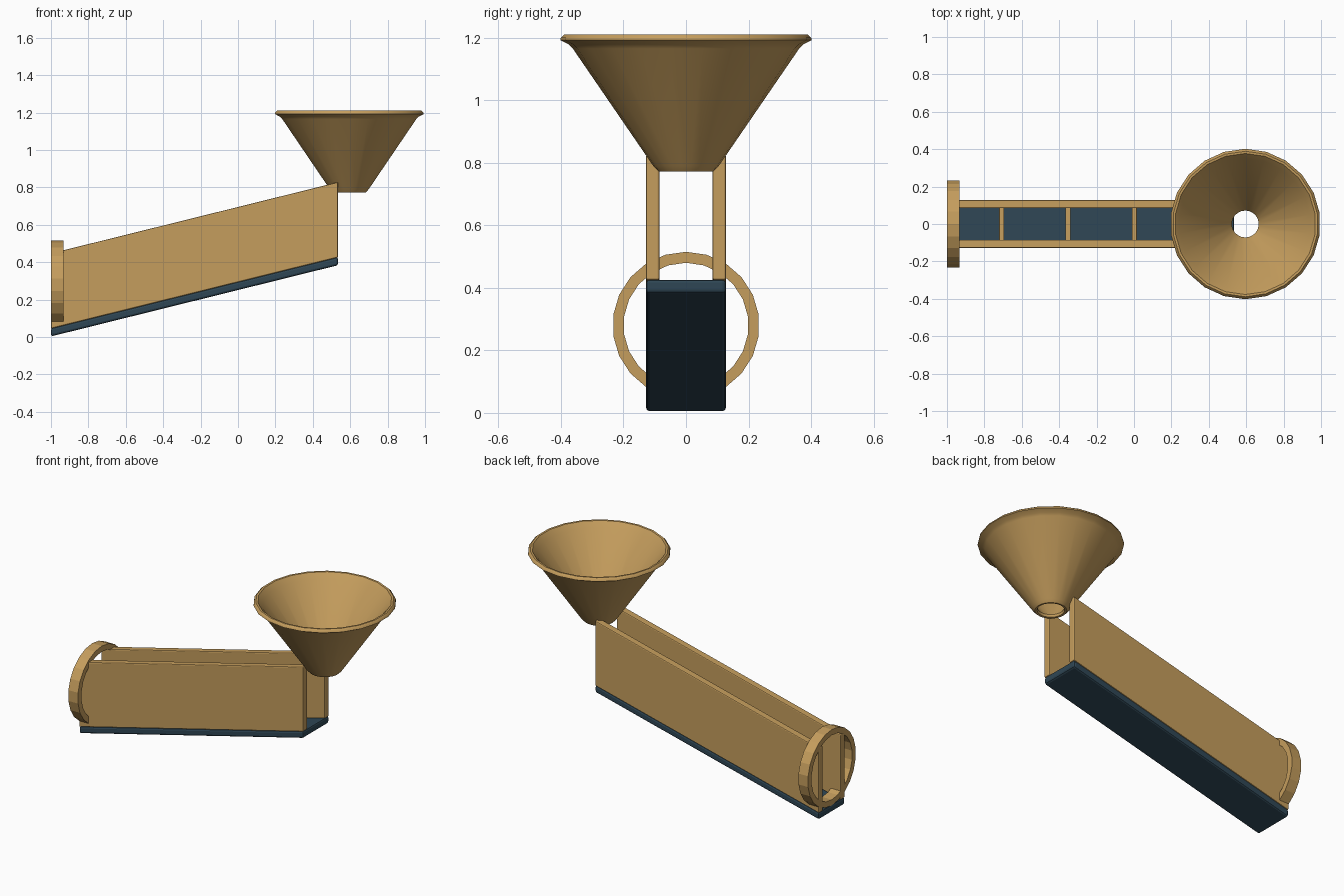
import bpy
import bmesh
import math

if "Cube" in bpy.data.objects:
    bpy.data.objects.remove(bpy.data.objects["Cube"], do_unlink=True)


def make_material(name, rgb):
    mat = bpy.data.materials.new(name)
    mat.use_nodes = True
    mat.diffuse_color = (*rgb, 1)
    mat.node_tree.nodes["Principled BSDF"].inputs["Base Color"].default_value = (*rgb, 1)
    return mat


TAN = make_material("tan wood", (0.56, 0.34, 0.11))
NAVY = make_material("dark blue", (0.028, 0.062, 0.09))

LOW_X, HIGH_X = -1.0, 0.535
SLOPE = 0.248


def finish(name, bm, mat, bevel=0.0, smooth=False):
    bmesh.ops.recalc_face_normals(bm, faces=bm.faces)
    mesh = bpy.data.meshes.new(name)
    bm.to_mesh(mesh)
    bm.free()
    mesh.materials.append(mat)
    obj = bpy.data.objects.new(name, mesh)
    bpy.context.collection.objects.link(obj)
    if bevel:
        mod = obj.modifiers.new("edge bevel", "BEVEL")
        mod.width = bevel
        mod.segments = 2
    if smooth:
        bpy.ops.object.select_all(action="DESELECT")
        obj.select_set(True)
        bpy.context.view_layer.objects.active = obj
        bpy.ops.object.shade_smooth_by_angle(angle=math.radians(40))
    return obj


def sloped_box(name, x0, x1, y0, y1, z0, z1, mat, bevel):
    """Box whose heights are measured at the low end and rise with the ramp."""
    bm = bmesh.new()
    bmesh.ops.create_cube(bm, size=1)
    for v in bm.verts:
        x = x1 if v.co.x > 0 else x0
        y = y1 if v.co.y > 0 else y0
        z = (z1 if v.co.z > 0 else z0) + SLOPE * (x - LOW_X)
        v.co = (x, y, z)
    return finish(name, bm, mat, bevel)


def lathe(name, profile, to_point, sides, mat, **options):
    """Sweep a closed (radius, height) profile around an axis."""
    bm = bmesh.new()
    rings = []
    for i in range(sides):
        a = math.tau * i / sides
        rings.append([bm.verts.new(to_point(r * math.sin(a), r * math.cos(a), h))
                      for r, h in profile])
    n = len(profile)
    for i in range(sides):
        a, b = rings[i], rings[(i + 1) % sides]
        for j in range(n):
            k = (j + 1) % n
            bm.faces.new((a[j], a[k], b[k], b[j]))
    return finish(name, bm, mat, **options)


# Sloping floor and side walls
sloped_box("trough_floor", LOW_X, HIGH_X, -0.128, 0.128, 0.003, 0.047, NAVY, 0.011)
for side, y0, y1 in (("left", 0.085, 0.128), ("right", -0.128, -0.085)):
    sloped_box(side + "_wall", LOW_X, HIGH_X, y0, y1, 0.045, 0.447, TAN, 0.006)

# Low cross bars on the floor
for i in range(4):
    x = -0.708 + 0.355 * i
    sloped_box(f"cross_bar_{i + 1}", x - 0.013, x + 0.013, -0.088, 0.088,
               0.04, 0.085, TAN, 0.003)

# Round collar at the low end
lathe("end_collar", [(0.235, -1.0), (0.235, -0.934), (0.2, -0.934), (0.2, -1.0)],
      lambda u, v, h: (h, u, v + 0.28), 22, TAN)

# Hollow funnel above the high end
funnel_profile = [(0.088, 0.772), (0.105, 0.79), (0.362, 1.165), (0.375, 1.178),
                  (0.402, 1.192), (0.4, 1.2), (0.389, 1.21), (0.377, 1.209),
                  (0.35, 1.178), (0.082, 0.805), (0.072, 0.788), (0.076, 0.774)]
lathe("funnel", funnel_profile,
      lambda u, v, h: (u + 0.595, v, h), 22, TAN, smooth=True)
